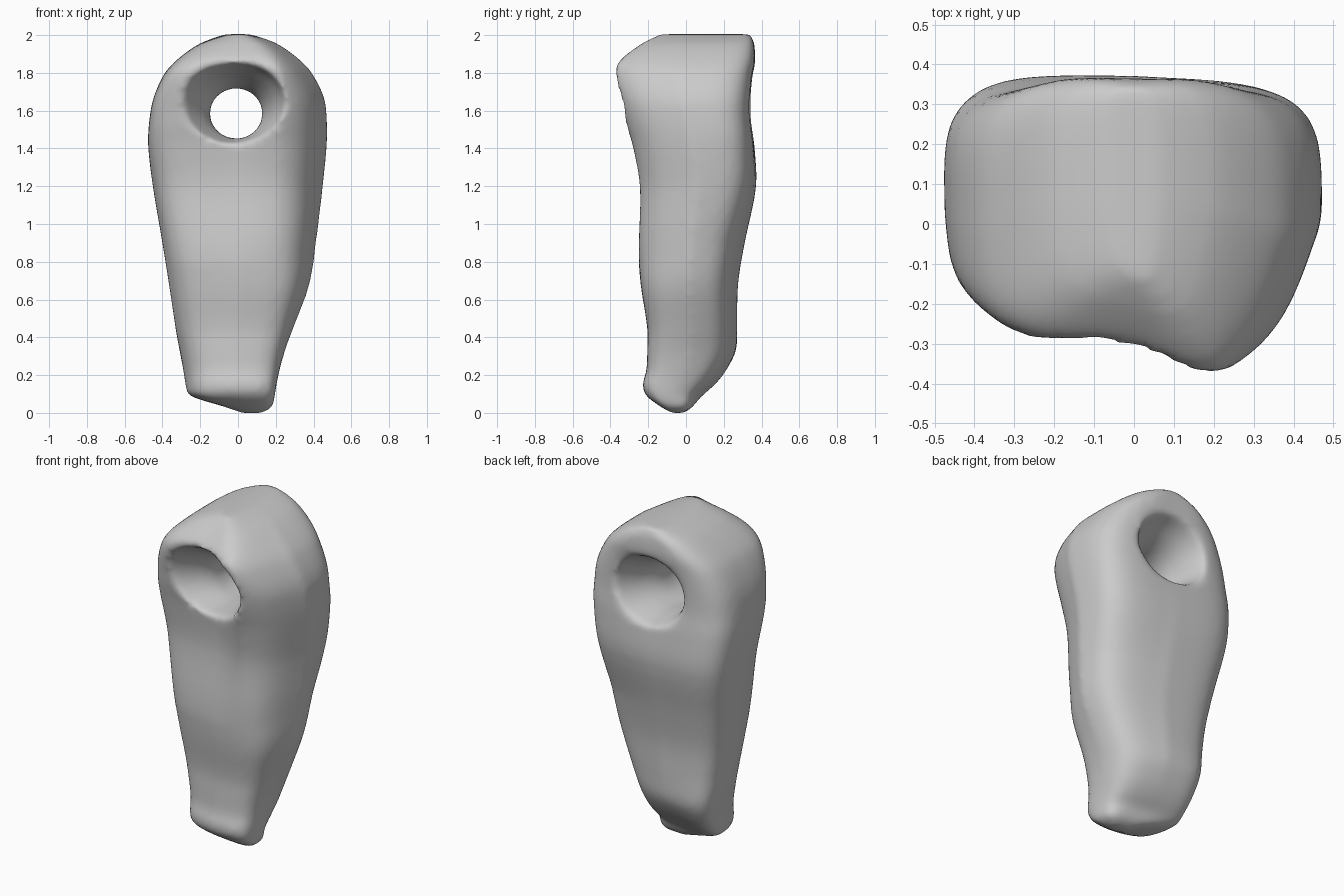
import bpy, bmesh, math

if "Cube" in bpy.data.objects:
    bpy.data.objects.remove(bpy.data.objects["Cube"])

def loft(name, rings):
    """Skin a list of equal-length point rings into a closed solid."""
    bm = bmesh.new()
    loops = [[bm.verts.new(p) for p in ring] for ring in rings]
    n = len(loops[0])
    for a, b in zip(loops, loops[1:]):
        for i in range(n):
            j = (i + 1) % n
            bm.faces.new((a[i], a[j], b[j], b[i]))
    bm.faces.new(loops[0])
    bm.faces.new(loops[-1])
    bmesh.ops.recalc_face_normals(bm, faces=bm.faces)
    me = bpy.data.meshes.new(name)
    bm.to_mesh(me)
    bm.free()
    ob = bpy.data.objects.new(name, me)
    bpy.context.collection.objects.link(ob)
    return ob

def clamp(v):
    return min(max(v, 0), 1)

def spow(v, e):
    return math.copysign(abs(v) ** e, v)

def ramp(z, keys):
    """Piecewise linear value at height z from (height, value) keys."""
    for (a, p), (b, q) in zip(keys, keys[1:]):
        if z <= b:
            return p + (q - p) * clamp((z - a) / (b - a))
    return keys[-1][1]

def smooth_rows(rows, steps=4):
    """Cubic interpolation of the rows by their first value."""
    def slope(i, k):
        a, b = rows[max(i - 1, 0)], rows[min(i + 1, len(rows) - 1)]
        return (b[k] - a[k]) / (b[0] - a[0])
    out = []
    for i in range(len(rows) - 1):
        p, q = rows[i], rows[i + 1]
        h = q[0] - p[0]
        for s in range(steps):
            f = s / steps
            row = [p[0] + h * f]
            for k in range(1, len(p)):
                row.append((2*f**3 - 3*f**2 + 1) * p[k] + (f**3 - 2*f**2 + f) * h * slope(i, k)
                           + (3*f**2 - 2*f**3) * q[k] + (f**3 - f**2) * h * slope(i + 1, k))
            out.append(row)
    return out + [list(rows[-1])]

# How far each corner is pulled in along the height
FRONT_RIGHT = [(0, 0.0), (0.35, 0.03), (0.8, 0.10), (1.2, 0.12), (1.8, 0.12)]
FRONT_LEFT = [(0, 0.01), (0.12, 0.045), (0.7, 0.05), (1.2, 0.035), (1.5, 0.02)]
BACK_RIGHT = [(0, 0.0), (0.1, 0.03), (0.35, 0.06), (0.9, 0.055), (1.5, 0.0)]
BACK_LEFT = [(0, -0.01), (0.1, -0.06), (0.25, -0.035), (0.5, 0.0), (1.8, -0.015)]

def section(z, xl, xr, yfront, yback, steps=72):
    """Rounded box section with uneven corners."""
    t = clamp((z - 0.8) / 0.8)
    xc, hx = (xl + xr) / 2, (xr - xl) / 2
    yc = (yfront + yback) / 2
    pts = []
    for i in range(steps):
        a = 2 * math.pi * i / steps
        u, v = spow(math.cos(a), 0.46), spow(math.sin(a), 0.46)
        x = xc + hx * u
        y = yc + v * (yback - yfront) / 2
        if v < 0:
            if u > 0:
                x -= ramp(z, FRONT_RIGHT) * min(hx / 0.4, 1) * u * -v
            else:
                d = ramp(z, FRONT_LEFT) * u * v
                x, y = x + d, y + d
            y -= 0.09 * t * v * clamp((0.21 - x) / 0.22)
        elif u > 0:
            d = ramp(z, BACK_RIGHT) * u * v
            x, y = x - d * 0.6, y - d
        else:
            d = ramp(z, BACK_LEFT) * -u * v
            x, y = x + d * 0.6, y - d * 0.6
        pts.append((x, y, z))
    return pts

# Pebble body: z, left, right, front, back
body_rows = [
    (0.00, 0.02, 0.13, -0.08, -0.01), (0.03, -0.06, 0.18, -0.13, 0.03),
    (0.09, -0.24, 0.195, -0.21, 0.07), (0.15, -0.265, 0.205, -0.23, 0.14),
    (0.22, -0.28, 0.22, -0.21, 0.20), (0.33, -0.305, 0.25, -0.205, 0.26),
    (0.45, -0.33, 0.295, -0.205, 0.27), (0.68, -0.365, 0.38, -0.24, 0.275),
    (0.90, -0.40, 0.415, -0.255, 0.31), (1.20, -0.45, 0.45, -0.255, 0.37),
    (1.42, -0.475, 0.47, -0.295, 0.36), (1.55, -0.468, 0.47, -0.335, 0.345),
    (1.67, -0.445, 0.455, -0.37, 0.345), (1.80, -0.385, 0.39, -0.405, 0.355),
    (1.87, -0.32, 0.325, -0.385, 0.365), (1.95, -0.21, 0.215, -0.30, 0.36),
    (1.985, -0.125, 0.13, -0.25, 0.35), (2.005, -0.06, 0.06, -0.22, 0.34),
]
stone = loft("pendant_stone", [section(*r) for r in smooth_rows(body_rows)])

# Hourglass drill hole: y, centre x, centre z, x radius, z radius
hole_rows = [
    (-0.50, -0.05, 1.64, 0.33, 0.26), (-0.30, -0.045, 1.635, 0.28, 0.22),
    (-0.18, -0.03, 1.615, 0.215, 0.18), (-0.04, -0.01, 1.59, 0.15, 0.14),
    (0.06, -0.01, 1.585, 0.14, 0.135), (0.18, 0.0, 1.60, 0.17, 0.15),
    (0.30, 0.01, 1.62, 0.215, 0.19), (0.48, 0.01, 1.63, 0.31, 0.25),
]
hole = loft("hole_cutter", [
    [(cx + rx * math.cos(i * math.pi / 20), y, cz + rz * math.sin(i * math.pi / 20))
     for i in range(40)] for y, cx, cz, rx, rz in smooth_rows(hole_rows)])
hole.hide_render = True
hole.hide_set(True)

cut = stone.modifiers.new("drill", 'BOOLEAN')
cut.operation = 'DIFFERENCE'
cut.solver = 'EXACT'
cut.object = hole

# Worn, softened surface
remesh = stone.modifiers.new("remesh", 'REMESH')
remesh.mode = 'VOXEL'
remesh.voxel_size = 0.02
remesh.use_smooth_shade = True
soft = stone.modifiers.new("soften", 'SMOOTH')
soft.factor = 0.5
soft.iterations = 8
